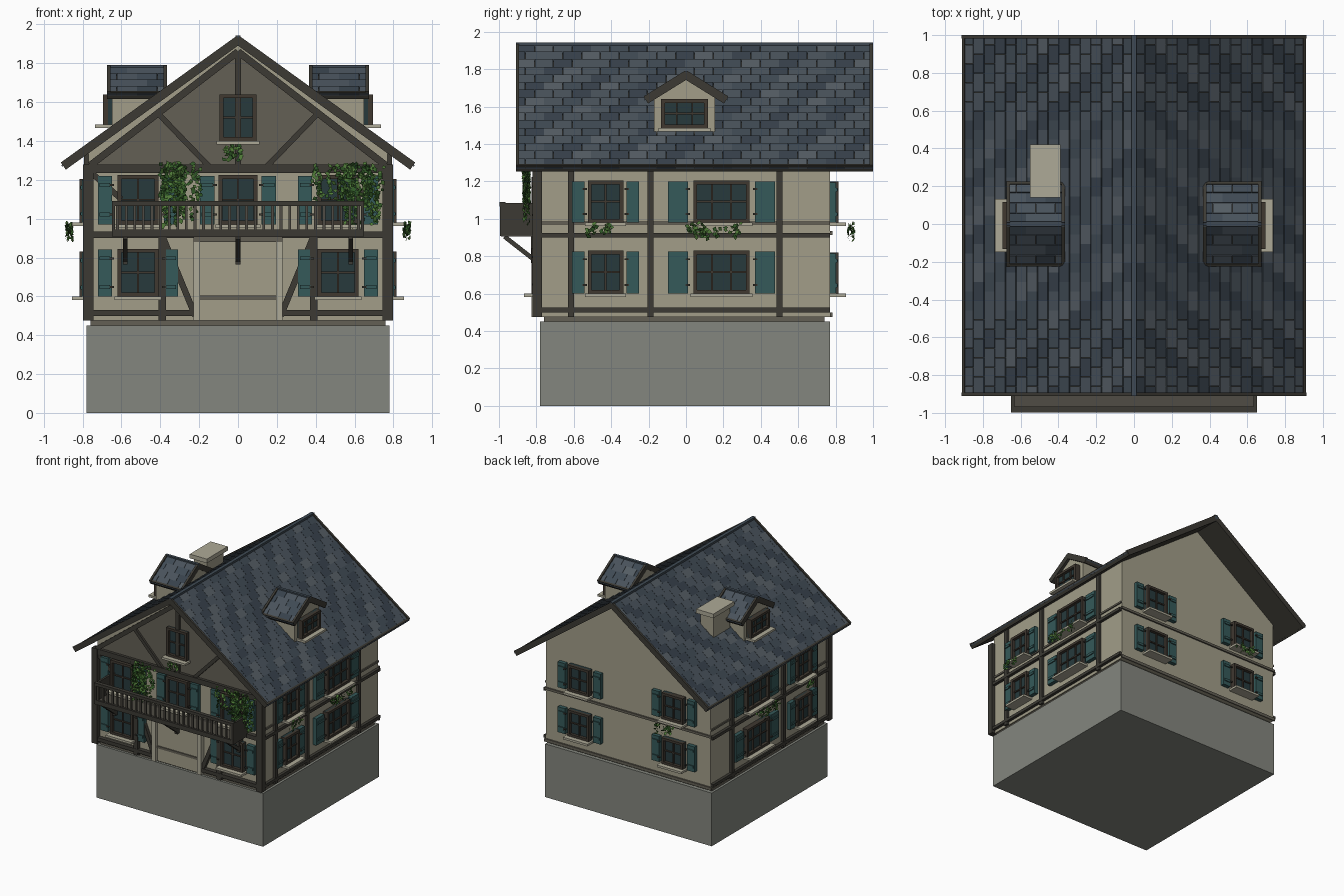
import bpy, bmesh, math, random
from mathutils import Matrix, Vector

if "Cube" in bpy.data.objects:
    bpy.data.objects.remove(bpy.data.objects["Cube"])

random.seed(4)
COL = {"wall": (.36, .34, .25), "timber": (.045, .042, .034), "stone": (.23, .24, .21),
       "teal": (.035, .1, .1), "glass": (.02, .042, .046), "frame": (.05, .04, .03),
       "gable": (.125, .115, .09), "rail": (.08, .073, .058), "sill": (.42, .4, .31),
       "slate0": (.038, .053, .07), "slate1": (.05, .068, .088), "slate2": (.066, .085, .105),
       "slate3": (.09, .11, .128), "leaf0": (.03, .1, .02), "leaf1": (.08, .2, .04)}
PARTS = {}


def part(name, mat):
    if name not in PARTS:
        PARTS[name] = (bmesh.new(), mat)
    return PARTS[name][0]


def frame(o, u, n, w):
    """Local axes: u along, n outward, w third."""
    m = Matrix((u, n, w)).transposed().to_4x4()
    m.translation = o
    return m


I = Matrix.Identity(4)
Z = (0, 0, 1)
FRONT = frame((0, -.78, 0), (1, 0, 0), (0, -1, 0), Z)
BACK = frame((0, .77, 0), (1, 0, 0), (0, 1, 0), Z)
RIGHT = frame((.77, 0, 0), (0, 1, 0), (1, 0, 0), Z)
LEFT = frame((-.77, 0, 0), (0, 1, 0), (-1, 0, 0), Z)


def box(name, mat, a, b, c, F=I, rot=I):
    mid = Vector([(p[0] + p[1]) / 2 for p in (a, b, c)])
    size = [p[1] - p[0] for p in (a, b, c)]
    bmesh.ops.create_cube(part(name, mat), size=1,
                          matrix=F @ Matrix.Translation(mid) @ rot @ Matrix.Diagonal(size + [1]))


def beam(name, F, p, q, w, out, mat="timber"):
    du, dz = q[0] - p[0], q[1] - p[1]
    L, mu, mz = math.hypot(du, dz), (p[0] + q[0]) / 2, (p[1] + q[1]) / 2
    box(name, mat, (mu - L / 2, mu + L / 2), out, (mz - w / 2, mz + w / 2), F,
        Matrix.Rotation(-math.atan2(dz, du), 4, 'Y'))


def prism(name, mat, pts, F, n0, n1):
    """Extrude an outline (u, z) between two outward depths."""
    bm = part(name, mat)
    a, b = [[bm.verts.new(F @ Vector((u, n, z))) for u, z in pts] for n in (n0, n1)]
    bm.faces.new(a)
    bm.faces.new(b[::-1])
    for i in range(len(pts)):
        j = (i + 1) % len(pts)
        bm.faces.new((a[i], b[i], b[j], a[j]))


def window(F, u, z0, z1, w, cols=2, sw=0, gap=.03):
    h, t = w / 2, .02
    box("window_glass", "glass", (u - h, u + h), (-.01, .02), (z0, z1), F)
    for s in (-1, 1):
        e = sorted((u + s * h, u + s * (h - t)))
        box("window_frame", "frame", e, (0, .045), (z0, z1), F)
        if sw:
            e = sorted((u + s * (h + gap), u + s * (h + gap + sw)))
            box("shutter", "teal", e, (0, .032), (z0, z1 - .005), F)
            for k in (.2, .8):
                z = z0 + (z1 - z0) * k
                box("shutter_batten", "teal", (e[0] + .008, e[1] - .008), (.03, .04), (z - .01, z + .01), F)
                a = u + s * (h + gap)
                box("shutter_hinge", "timber", (a - .012, a + .012), (.03, .043), (z - .005, z + .005), F)
    for z in (z0, z1 - t):
        box("window_frame", "frame", (u - h, u + h), (0, .045), (z, z + t), F)
    for i in range(1, cols):
        x = u - h + w * i / cols
        box("window_bars", "frame", (x - .005, x + .005), (0, .032), (z0, z1), F)
    zm = (z0 + z1) / 2
    box("window_bars", "frame", (u - h, u + h), (0, .03), (zm - .005, zm + .005), F)
    box("window_sill", "sill", (u - h - .015, u + h + .015), (0, .085), (z0 - .018, z0), F)


def roof_slope(name, F, u0, u1, L, rows, cols):
    """Slab, overlapping slates and edge boards; F axes: along, normal, downslope."""
    box(name + "_boards", "timber", (u0, u1), (-.03, -.006), (0, L), F)
    rl, cw = L / rows, (u1 - u0) / cols
    for r in range(rows):
        for c in range(cols + 1):
            a = max(u0, u0 + (c - .5 * (r % 2)) * cw)
            b = min(u1, u0 + (c + 1 - .5 * (r % 2)) * cw)
            if b - a < .01:
                continue
            k = [0, 1, 2, 3, 2, 1][int(2 * (c - .5 * (r % 2)) + r + random.choice((0, 0, 1))) % 6]
            box(name + "_slates_%d" % k, "slate%d" % k, (a + .001, b - .001), (-.006, .003),
                (r * rl, (r + 1) * rl + .006), F, Matrix.Rotation(.09, 4, 'X'))
    for u in (u0, u1 - .018):
        box(name + "_verge", "timber", (u, u + .018), (-.032, .013), (0, L), F)
    box(name + "_eaves", "timber", (u0, u1), (-.032, .008), (L - .015, L), F)


def ivy(F, u0, u1, top, bottom, strands, out):
    for _ in range(strands):
        u, z = random.uniform(u0, u1), top - random.uniform(0, .04)
        end = random.uniform(bottom, (top + bottom) / 2)
        while z > end:
            p = F @ Vector((u + random.gauss(0, .012), out + random.uniform(-.015, .02), z))
            k = random.randrange(2)
            bm = part("ivy_leaves_%d" % k, "leaf%d" % k)
            m = Matrix.Translation(p) @ F.to_3x3().to_4x4() @ Matrix.Rotation(random.uniform(-.7, .7), 4, 'X') \
                @ Matrix.Rotation(random.uniform(-.7, .7), 4, 'Z') @ Matrix.Rotation(random.uniform(0, 6), 4, 'Y')
            s = random.uniform(.011, .017)
            bm.faces.new([bm.verts.new(m @ Vector((x * s, 0, y * s)))
                          for x, y in ((0, -1.2), (.8, 0), (0, 1), (-.8, 0))])
            z -= .013


# Masonry and wall body
box("stone_base", "stone", (-.78, .78), (-.78, .77), (0, .45))
box("base_course", "gable", (-.76, .76), (-.76, .74), (.45, .48))
prism("house_walls", "wall", [(-.77, .475), (.77, .475), (.77, 1.345), (0, 1.895), (-.77, 1.345)], FRONT, 0, -1.55)

# Front timber frame and gable
prism("gable_panel", "gable", [(-.75, 1.27), (.75, 1.27), (0, 1.85)], FRONT, 0, .012)
for z0, z1 in ((.5, .53), (.9, .935), (1.235, 1.28)):
    for a, b in ([(-.79, -.23), (.23, .79)] if z0 < .6 else [(-.79, .79)]):
        box("front_beam", "timber", (a, b), (0, .036), (z0, z1), FRONT)
for s in (-1, 1):
    box("corner_post", "timber", sorted((s * .745, s * .797)), (-.82, -.77), (.475, 1.28))
    box("front_post", "timber", sorted((s * .37, s * .41)), (0, .034), (.475, .92), FRONT)
    beam("front_brace", FRONT, (s * .385, .9), (s * .22, .5), .032, (0, .03))
    beam("front_brace", FRONT, (s * .76, 1.24), (s * .6, 1.1), .03, (0, .03))
    beam("gable_rafter", FRONT, (s * .76, 1.275), (0, 1.86), .036, (0, .034))
    beam("gable_brace", FRONT, (s * .41, 1.54), (s * .15, 1.27), .028, (0, .03))
    box("door_jamb", "sill", sorted((s * .195, s * .23)), (0, .045), (.475, .89), FRONT)
box("gable_post", "timber", (-.016, .016), (0, .034), (1.27, 1.86), FRONT)

# Door
box("door", "wall", (-.195, .195), (0, .02), (.475, .89), FRONT)
box("door_rail", "gable", (-.195, .195), (0, .028), (.585, .605), FRONT)
box("door_lintel", "gable", (-.23, .23), (0, .05), (.88, .905), FRONT)

# Side timber frames, mirrored windows and ivy
for F in (RIGHT, LEFT):
    for y in (-.615, -.19, .5):
        box("side_post", "timber", (y - .017, y + .017), (0, .022), (.475, 1.34), F)
    for z0, z1 in ((.5, .525), (.9, .925)):
        box("side_beam", "timber", (-.78, .77), (0, .024), (z0, z1), F)
    box("side_string", "gable", (-.78, .77), (0, .01), (.97, .985), F)
    for z0, z1 in ((.6, .83), (.98, 1.205)):
        window(F, -.43, z0, z1, .19, 2, .068, .017)
        window(F, .19, z0, z1, .3, 3, .105)
    ivy(F, -.52, -.4, .98, .9, 7, .095)
    ivy(F, .0, .28, .98, .88, 14, .095)

# Front and back windows
for x in (-.515, .515):
    window(FRONT, x, .6, .845, .21, 2, .07)
    window(FRONT, x, .97, 1.225, .21, 2, .07)
window(FRONT, 0, .97, 1.225, .2, 2, .075, .02)
window(FRONT, 0, 1.4, 1.64, .19, 2)
for x in (-.44, .44):
    window(BACK, x, .6, .82, .2, 2, .07)
    window(BACK, x, .98, 1.2, .2, 2, .07)
box("back_string", "gable", (-.78, .78), (0, .012), (.915, .935), BACK)
box("back_sole", "gable", (-.78, .78), (0, .012), (.475, .5), BACK)

# Balcony with balusters and brackets
box("balcony_floor", "rail", (-.645, .645), (0, .21), (.905, .935), FRONT)
box("balcony_edge", "timber", (-.65, .65), (.195, .215), (.908, .945), FRONT)
box("balcony_handrail", "timber", (-.65, .65), (.185, .218), (1.065, 1.09), FRONT)
for i in range(29):
    x = -.62 + i * 1.24 / 28
    box("baluster", "rail", (x - .007, x + .007), (.195, .209), (.94, 1.07), FRONT)
for s in (-1, 1):
    box("balcony_side", "timber", sorted((s * .632, s * .65)), (.02, .215), (.91, 1.085), FRONT)
for x in (-.58, 0, .58):
    SIDE = frame((x, -.78, 0), (0, -1, 0), (1, 0, 0), Z)
    beam("balcony_bracket", SIDE, (.03, .78), (.19, .905), .024, (-.012, .012))
    box("bracket_post", "timber", (x - .012, x + .012), (0, .05), (.765, .9), FRONT)

# Main roof
ang = math.atan(.72)
ca, sa = math.cos(ang), math.sin(ang)
for s in (-1, 1):
    roof_slope("roof", frame((0, 0, 1.93), (0, 1, 0), (s * sa, 0, ca), (s * ca, 0, -sa)), -.91, 1, .905 / ca, 16, 19)
box("roof_ridge", "slate1", (-.014, .014), (-.91, 1), (1.91, 1.943))

# Dormers
ang = math.atan(.62)
cd, sd = math.cos(ang), math.sin(ang)
for s in (-1, 1):
    F = frame((s * .65, -.008, 0), (0, 1, 0), (s, 0, 0), Z)
    prism("dormer_walls", "wall", [(-.163, 1.45), (.163, 1.45), (.163, 1.655), (0, 1.752), (-.163, 1.655)], F, 0, -.28)
    window(F, 0, 1.485, 1.64, .25, 3)
    for t in (-1, 1):
        roof_slope("dormer_roof", frame((s * .52, 0, 1.78), (1, 0, 0), (0, t * sd, cd), (0, t * cd, -sd)),
                   -.155, .155, .22 / cd, 4, 3)
    box("dormer_ridge", "slate1", sorted((s * .365, s * .675)), (-.012, .012), (1.765, 1.79))

# Chimney
box("chimney", "wall", (-.53, -.41), (.17, .39), (1.45, 1.74))
box("chimney_cap", "sill", (-.55, -.39), (.14, .42), (1.735, 1.77))

# Climbing plants
ivy(FRONT, -.4, -.17, 1.29, .95, 17, .07)
ivy(FRONT, .38, .74, 1.29, .95, 20, .07)
ivy(FRONT, -.08, .02, 1.39, 1.29, 6, .06)
ivy(BACK, -.5, -.34, .98, .88, 9, .11)

# Turn the collected parts into objects
mats = {}
for k, c in COL.items():
    mats[k] = bpy.data.materials.new(k)
    mats[k].diffuse_color = (*c, 1)
for name, (bm, mat) in PARTS.items():
    bmesh.ops.recalc_face_normals(bm, faces=bm.faces)
    me = bpy.data.meshes.new(name)
    bm.to_mesh(me)
    bm.free()
    me.materials.append(mats[mat])
    bpy.context.collection.objects.link(bpy.data.objects.new(name, me))

for m in bpy.data.materials:
    if m.users and not m.is_grease_pencil:
        m.use_nodes = True
        m.node_tree.nodes["Principled BSDF"].inputs["Base Color"].default_value = m.diffuse_color
